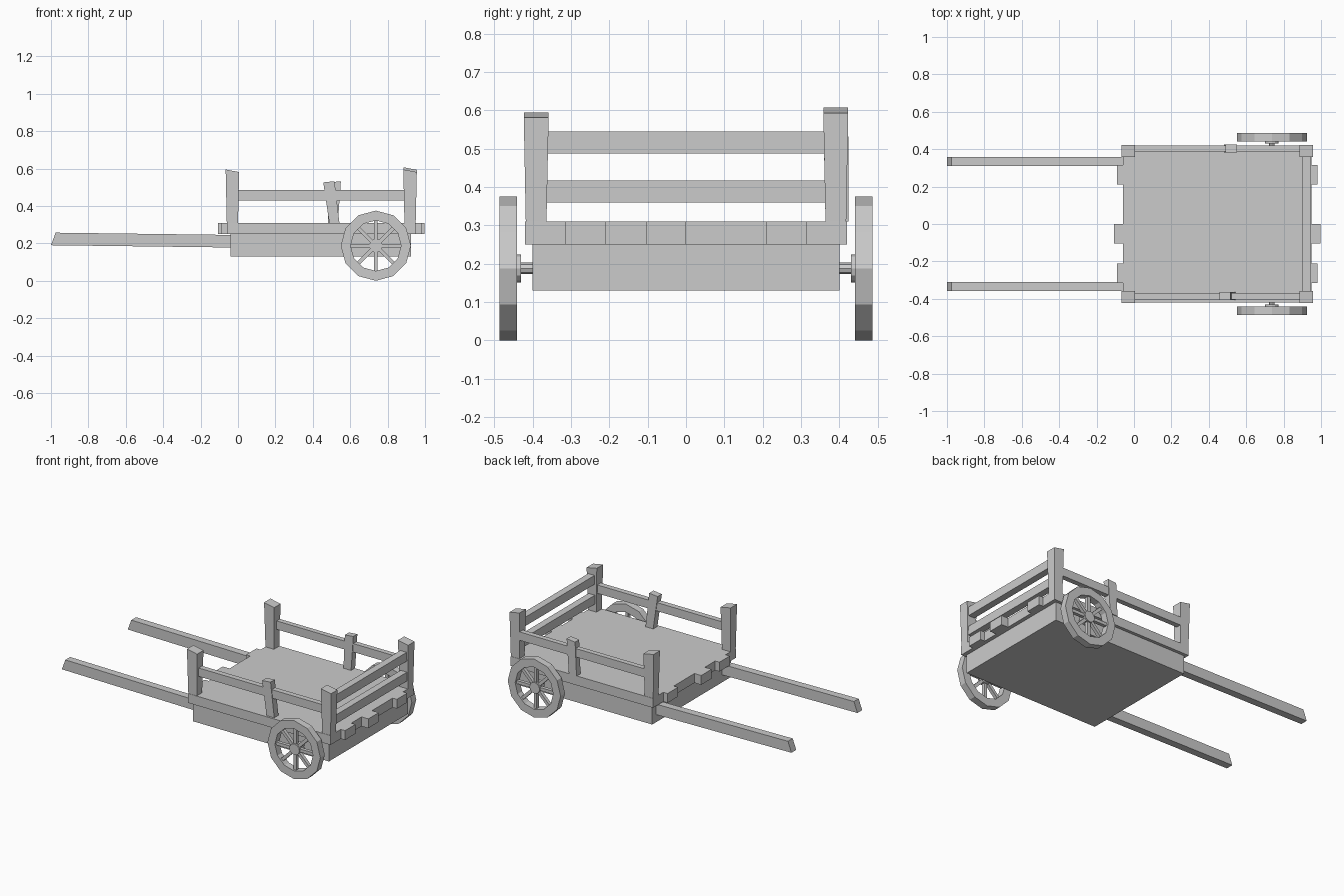
import bpy, bmesh
from math import cos, sin, pi
from mathutils import Matrix, Vector

cube = bpy.data.objects.get("Cube")
if cube:
    bpy.data.objects.remove(cube, do_unlink=True)

grey = bpy.data.materials.new("plain_grey")
grey.use_nodes = True
colour = (0.6, 0.6, 0.6, 1)
grey.diffuse_color = colour
grey.node_tree.nodes["Principled BSDF"].inputs["Base Color"].default_value = colour


def finish(name, bm):
    bmesh.ops.recalc_face_normals(bm, faces=bm.faces)
    mesh = bpy.data.meshes.new(name)
    bm.to_mesh(mesh)
    bm.free()
    mesh.materials.append(grey)
    ob = bpy.data.objects.new(name, mesh)
    bpy.context.collection.objects.link(ob)
    return ob


def prism(name, outline, y0, y1):
    """Extrude an x-z outline from y0 to y1."""
    bm = bmesh.new()
    face = bm.faces.new([bm.verts.new((x, y0, z)) for x, z in outline])
    new = bmesh.ops.extrude_face_region(bm, geom=[face])["geom"]
    moved = [v for v in new if isinstance(v, bmesh.types.BMVert)]
    bmesh.ops.translate(bm, verts=moved, vec=(0, y1 - y0, 0))
    return finish(name, bm)


def box(name, x0, x1, y0, y1, z0, z1):
    return prism(name, [(x0, z0), (x1, z0), (x1, z1), (x0, z1)], y0, y1)


def flare(ob, centre_y, grow):
    """Widen the top half of a post across y."""
    middle = sum(v.co.z for v in ob.data.vertices) / len(ob.data.vertices)
    for v in ob.data.vertices:
        if v.co.z > middle:
            v.co.y = centre_y + (v.co.y - centre_y) * grow


# Body and deck planks with uneven ends
box("cart_body", -0.04, 0.925, -0.40, 0.40, 0.13, 0.25)
overhang = {1: 0.03, 3: 0.048, 6: 0.03}
width = 0.105
for i in range(8):
    extra = overhang.get(i, 0)
    y = -0.42 + i * width
    box(f"deck_plank_{i + 1}", -0.06 - extra, 0.95 + extra, y, y + width, 0.25, 0.31)

# Corner posts, flared and cut at a slant
for side, s in (("right", -1), ("left", 1)):
    tall = 0.607 if s > 0 else 0.595
    for end, x, top in (("front", -0.03, 0.595), ("rear", 0.92, tall)):
        post = prism(f"{end}_post_{side}",
                     [(x - 0.03, 0.31), (x + 0.03, 0.31), (x + 0.036, top - 0.014), (x - 0.036, top)],
                     s * 0.364, s * 0.418)
        flare(post, s * 0.392, 1.2)

# Side rails and leaning middle posts
for side, y0, y1, base, head in (("right", -0.403, -0.368, 0.515, 0.486),
                                 ("left", 0.387, 0.42, 0.507, 0.52)):
    box(f"side_rail_{side}", -0.01, 0.90, y0, y1, 0.43, 0.484)
    prism(f"middle_post_{side}",
          [(base - 0.027, 0.31), (base + 0.027, 0.31), (head + 0.03, 0.532), (head - 0.03, 0.526)],
          y0 - 0.004, y1 + 0.004)

# Rear rails
for name, z in (("lower", 0.36), ("upper", 0.488)):
    box(f"rear_rail_{name}", 0.90, 0.945, -0.37, 0.37, z, z + 0.057)

# Pulling shafts
for side, y in (("right", -0.333), ("left", 0.335)):
    prism(f"shaft_{side}", [(-1.0, 0.19), (-0.04, 0.178), (-0.04, 0.245), (-0.975, 0.257)],
          y - 0.024, y + 0.024)

# Wheels: twelve-sided rim, eight spokes, hub
WX, WZ, R, INNER = 0.737, 0.1875, 0.1875, 0.135


def cylinder(name, radius, y0, y1, sides):
    pts = [(WX + radius * cos(2 * pi * i / sides), WZ + radius * sin(2 * pi * i / sides))
           for i in range(sides)]
    return prism(name, pts, y0, y1)


def wheel(side, s):
    y0, y1 = s * 0.441, s * 0.486
    bm = bmesh.new()
    rings = []
    for r, y in ((R, y0), (R, y1), (INNER, y1), (INNER, y0)):
        rings.append([bm.verts.new((WX + r * cos(pi * i / 6), y, WZ + r * sin(pi * i / 6)))
                      for i in range(12)])
    for k in range(4):
        a, b = rings[k], rings[(k + 1) % 4]
        for i in range(12):
            j = (i + 1) % 12
            bm.faces.new((a[i], a[j], b[j], b[i]))
    finish(f"wheel_rim_{side}", bm)

    bm = bmesh.new()
    for i in range(8):
        place = (Matrix.Translation(Vector((WX, s * 0.463, WZ)))
                 @ Matrix.Rotation(i * pi / 4, 4, "Y")
                 @ Matrix.Translation((0, 0, 0.08))
                 @ Matrix.Diagonal((0.02, 0.022, 0.115, 1)))
        bmesh.ops.create_cube(bm, size=1, matrix=place)
    finish(f"wheel_spokes_{side}", bm)
    cylinder(f"wheel_hub_{side}", 0.036, s * 0.43, s * 0.482, 12)


for side, s in (("right", -1), ("left", 1)):
    wheel(side, s)
cylinder("axle", 0.015, -0.44, 0.44, 8)
